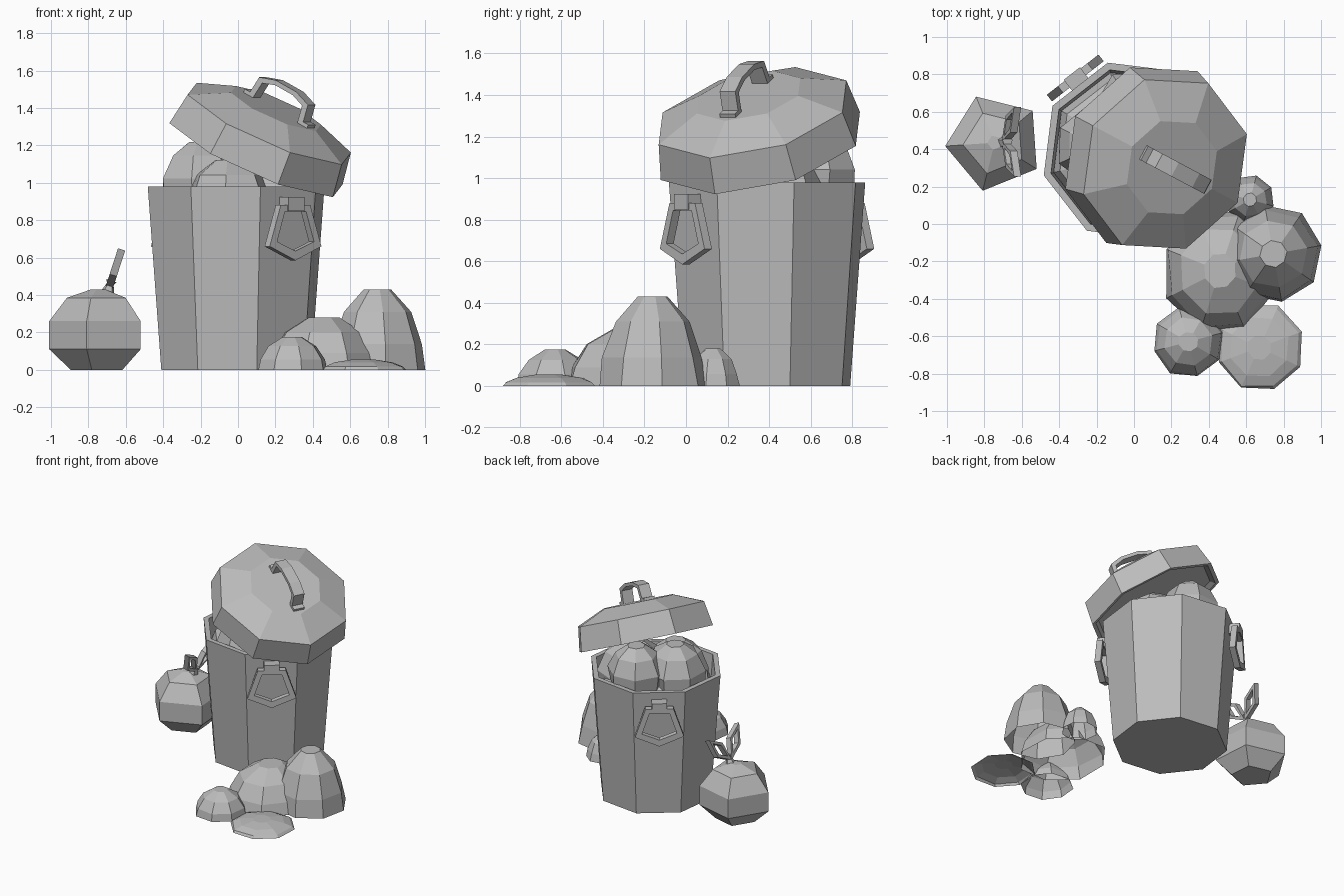
import bpy, bmesh, random
from math import sin, cos, radians, tau
from mathutils import Matrix, Vector

if "Cube" in bpy.data.objects:
    bpy.data.objects.remove(bpy.data.objects["Cube"])
random.seed(4)

grey = bpy.data.materials.new("plain grey")
grey.use_nodes = True
COLOUR = (0.5, 0.5, 0.5, 1)
grey.diffuse_color = COLOUR
grey.node_tree.nodes["Principled BSDF"].inputs["Base Color"].default_value = COLOUR


def finish(name, bm, matrix):
    bmesh.ops.recalc_face_normals(bm, faces=bm.faces)
    mesh = bpy.data.meshes.new(name)
    bm.to_mesh(mesh)
    bm.free()
    mesh.materials.append(grey)
    ob = bpy.data.objects.new(name, mesh)
    ob.matrix_world = matrix
    bpy.context.collection.objects.link(ob)
    return ob


def turned(name, rings, sides, matrix, phase=0, stretch=(1, 1), bottom=True, top=True, jitter=0):
    """Faceted turned shape from (radius, height) rings."""
    bm = bmesh.new()
    loops = []
    for r, z in rings:
        loop = []
        for i in range(sides):
            a = radians(phase) + tau * i / sides
            k = r * (1 + random.uniform(-jitter, jitter))
            loop.append(bm.verts.new((k * cos(a) * stretch[0], k * sin(a) * stretch[1], z)))
        loops.append(loop)
    for low, high in zip(loops, loops[1:]):
        for i in range(sides):
            j = (i + 1) % sides
            bm.faces.new((low[i], low[j], high[j], high[i]))
    if bottom:
        bm.faces.new(loops[0])
    if top:
        bm.faces.new(loops[-1])
    return finish(name, bm, matrix)


def band(name, outer, inner, depth, matrix, closed=True):
    """Bar between two matching outlines in local xz, centred on local y."""
    bm = bmesh.new()
    stations = []
    for (ax, az), (bx, bz) in zip(outer, inner):
        stations.append([bm.verts.new(p) for p in (
            (ax, -depth / 2, az), (ax, depth / 2, az), (bx, depth / 2, bz), (bx, -depth / 2, bz))])
    pairs = list(zip(stations, stations[1:]))
    if closed:
        pairs.append((stations[-1], stations[0]))
    else:
        bm.faces.new(stations[0])
        bm.faces.new(stations[-1])
    for s, t in pairs:
        for i in range(4):
            j = (i + 1) % 4
            bm.faces.new((s[i], s[j], t[j], t[i]))
    return finish(name, bm, matrix)


def mirrored(half):
    """Complete an outline that starts on the left and ends on the centre line."""
    return half + [(-x, z) for x, z in reversed(half) if x]


def at(x, y, z=0):
    return Matrix.Translation((x, y, z))


# Open can with a thin rim and an inside wall
can = at(-0.01, 0.39)
turned("can", [(0.415, 0), (0.49, 0.98), (0.45, 0.98), (0.43, 0.7)], 8, can, phase=15.4)

# Hanging side handles on two opposite faces
grip_out = mirrored([(-0.10, 0.88), (-0.175, 0.66), (0, 0.585)])
grip_in = mirrored([(-0.07, 0.85), (-0.125, 0.685), (0, 0.635)])
for side, angle in (("front", 307.9), ("back", 127.9)):
    face = can @ Matrix.Rotation(radians(angle + 90), 4, "Z")
    band(side + "_grip", grip_out, grip_in, 0.045, face @ at(0, -0.495))
    band(side + "_grip_top", [(-0.10, 0.88), (0.10, 0.88)], [(-0.075, 0.845), (0.075, 0.845)],
         0.045, face @ at(0, -0.495), closed=False)
    band(side + "_bracket", [(-0.055, 0.925), (0.055, 0.925)], [(-0.055, 0.85), (0.055, 0.85)],
         0.10, face @ at(0, -0.475), closed=False)

# Tilted lid: local x points down the slope
lid = at(0.167, 0.32, 1.316) @ Matrix.Rotation(radians(-28), 4, "Z") @ Matrix.Rotation(radians(26.5), 4, "Y")
turned("lid", [(0.46, -0.15), (0.49, -0.18), (0.52, -0.18), (0.49, 0), (0.27, 0.09)], 8, lid)
arch_out = mirrored([(-0.215, 0.02), (-0.18, 0.02), (-0.165, 0.115), (-0.07, 0.145)])
arch_in = mirrored([(-0.215, 0), (-0.15, 0), (-0.135, 0.095), (-0.06, 0.12)])
band("lid_handle", arch_out, arch_in, 0.085, lid @ at(0.02, 0, 0.09), closed=False)

# Lumpy rubbish filling the can
LUMP = [(0.5, -0.85), (0.92, -0.4), (1, 0.1), (0.75, 0.65), (0.3, 0.97)]
for i, (x, y, z, r) in enumerate([(-0.2, 0.42, 1.0, 0.225), (0.0, 0.62, 1.02, 0.215),
                                  (0.16, 0.42, 0.9, 0.26), (-0.05, 0.2, 0.88, 0.25)]):
    turned(f"rubbish_{i + 1}", [(r * a, r * b) for a, b in LUMP], 7, at(x, y, z),
           phase=20 * i, jitter=0.06)
turned("rubbish_fill", [(0.435, 0.8), (0.40, 0.9), (0.25, 0.97)], 8, can, phase=15.4)

# Spilled heap of domes, open underneath
DOME = [(1, 0), (0.93, 0.32), (0.7, 0.72), (0.28, 1)]
for name, x, y, rx, ry, h, phase in [
        ("tall", 0.745, -0.16, 0.26, 0.26, 0.43, 10),
        ("middle", 0.46, -0.25, 0.31, 0.34, 0.28, 25),
        ("front", 0.29, -0.63, 0.19, 0.19, 0.175, 15),
        ("flat", 0.67, -0.66, 0.235, 0.24, 0.055, 20),
        ("rear", 0.62, 0.13, 0.13, 0.13, 0.18, 30)]:
    turned(name + "_heap", [(r, z * h) for r, z in DOME], 8, at(x, y), phase=phase,
           stretch=(rx, ry), bottom=False, jitter=0.03)

# Tied bag beside the can
turned("tied_bag", [(0.15, 0), (0.265, 0.11), (0.265, 0.26), (0.17, 0.385), (0.04, 0.43)], 5,
       at(-0.745, 0.435), phase=40)
knot = at(-0.695, 0.44, 0.42) @ Matrix.Rotation(radians(90), 4, "Z") @ Matrix.Rotation(radians(18), 4, "X")
turned("knot", [(0.035, 0), (0.02, 0.04), (0.03, 0.06)], 5, knot)
loop_out = [(0, 0.02), (0.05, 0.17), (0.185, 0.235), (0.14, 0.09)]
loop_in = [(0.03, 0.06), (0.07, 0.155), (0.155, 0.2), (0.12, 0.105)]
for name, s in (("left_loop", 1), ("right_loop", -1)):
    band(name, [(s * x, z) for x, z in loop_out], [(s * x, z) for x, z in loop_in], 0.04, knot)
